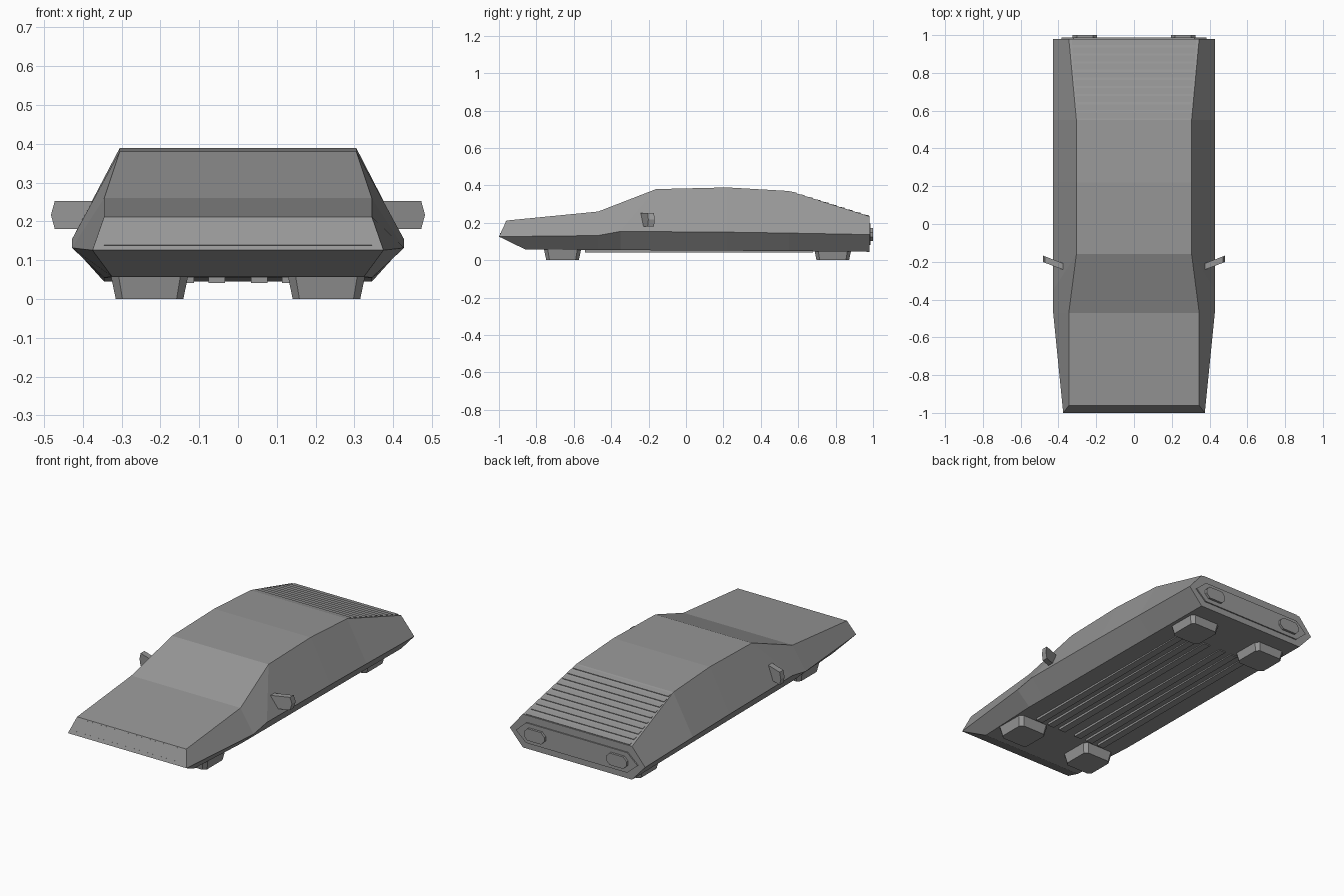
import bpy, bmesh, math

if "Cube" in bpy.data.objects:
    bpy.data.objects.remove(bpy.data.objects["Cube"])

grey = bpy.data.materials.new("dark_grey")
grey.diffuse_color = (0.31, 0.31, 0.31, 1)
grey.use_nodes = True
grey.node_tree.nodes["Principled BSDF"].inputs["Base Color"].default_value = grey.diffuse_color


def loft(name, rings, split_front=None):
    """Skin a list of equal-length point rings and cap both ends."""
    bm = bmesh.new()
    vs = [[bm.verts.new(p) for p in r] for r in rings]
    n = len(rings[0])
    for a, b in zip(vs, vs[1:]):
        for i in range(n):
            j = (i + 1) % n
            bm.faces.new((a[i], a[j], b[j], b[i]))
    front = bm.faces.new(vs[0])
    bm.faces.new(vs[-1])
    if split_front:  # crease the front cap between two ring points
        bmesh.utils.face_split(front, vs[0][split_front[0]], vs[0][split_front[1]])
    bmesh.ops.recalc_face_normals(bm, faces=bm.faces)
    me = bpy.data.meshes.new(name)
    bm.to_mesh(me)
    bm.free()
    me.materials.append(grey)
    ob = bpy.data.objects.new(name, me)
    bpy.context.collection.objects.link(ob)
    return ob


def box(name, loc, size, tilt=0):
    bpy.ops.mesh.primitive_cube_add(size=1, location=loc, rotation=(tilt, 0, 0))
    ob = bpy.context.object
    ob.name = name
    ob.scale = size
    ob.data.materials.append(grey)
    return ob


def chamfered(hx, hy, c):
    """Rectangle outline with cut corners."""
    return [(hx, hy - c), (hx - c, hy), (c - hx, hy), (-hx, hy - c),
            (-hx, c - hy), (c - hx, -hy), (hx - c, -hy), (hx, c - hy)]


# Body: each station gives top, belt and floor points as (y, half width, z)
stations = [
    ((-0.96, 0.345, 0.212), (-1.00, 0.375, 0.126), (-0.86, 0.325, 0.058)),
    ((-0.47, 0.345, 0.260), (-0.47, 0.428, 0.132), (-0.47, 0.345, 0.055)),
    ((-0.16, 0.305, 0.380), (-0.35, 0.428, 0.154), (-0.35, 0.345, 0.054)),
    ((0.22, 0.305, 0.389), (0.22, 0.428, 0.150), (0.22, 0.345, 0.051)),
    ((0.55, 0.305, 0.370), (0.55, 0.428, 0.145), (0.55, 0.345, 0.049)),
    ((0.98, 0.345, 0.235), (0.98, 0.428, 0.137), (0.98, 0.345, 0.045)),
]
loft("body", [[(x, y, z) for y, x, z in s] + [(-x, y, z) for y, x, z in s[::-1]]
              for s in stations], split_front=(1, 4))

# Nose trim strips, lying in the sloped nose face
nose_tilt = math.atan2(0.086, 0.04)
for name, y, z, w in (("upper_nose_trim", -0.963, 0.203, 0.65),
                      ("lower_nose_trim", -0.992, 0.141, 0.69)):
    box(name, (0, y, z), (w, 0.006, 0.006), nose_tilt)

# Rear window louvres
slope = math.atan2(-0.135, 0.43)
for i in range(10):
    t = 0.05 + 0.9 * i / 9
    box("louvre", (0, 0.55 + 0.43 * t, 0.369 - 0.135 * t),
        (0.60 + 0.06 * t, 0.038, 0.005), slope + 0.12)

# Tail panel and lamps
panel = [(0.32, 0.195), (0.385, 0.137), (0.32, 0.08)]
panel += [(-x, z) for x, z in panel[::-1]]
loft("tail_panel", [[(x, y, z) for x, z in panel] for y in (0.97, 0.987)])
for s in (-1, 1):
    loft("tail_lamp", [[(s * 0.26 + x, y, 0.137 + z) for x, z in chamfered(0.065, 0.034, 0.022)]
                       for y in (0.97, 1.0)])

# Wheels: tapered stubs below the floor
for s in (-1, 1):
    for y in (-0.66, 0.785):
        loft("wheel", [[(s * 0.228 + k * px, y + k * py, z) for px, py in chamfered(0.1, 0.1, 0.02)]
                       for k, z in ((0.87, 0), (1.0, 0.062))])

# Underfloor rails
for s in (-1, 1):
    for x in (0.055, 0.135, 0.215):
        box("floor_rail", (s * x, 0.07, 0.049), (0.042, 1.22, 0.014))

# Wing mirrors, swept backwards
outline = [(0.375, 0.18), (0.472, 0.18), (0.482, 0.217), (0.472, 0.253), (0.375, 0.253)]
for s in (-1, 1):
    loft("wing_mirror", [[(s * x, y + (x - 0.375) * 0.38, z) for x, z in outline]
                         for y in (-0.242, -0.208)])
